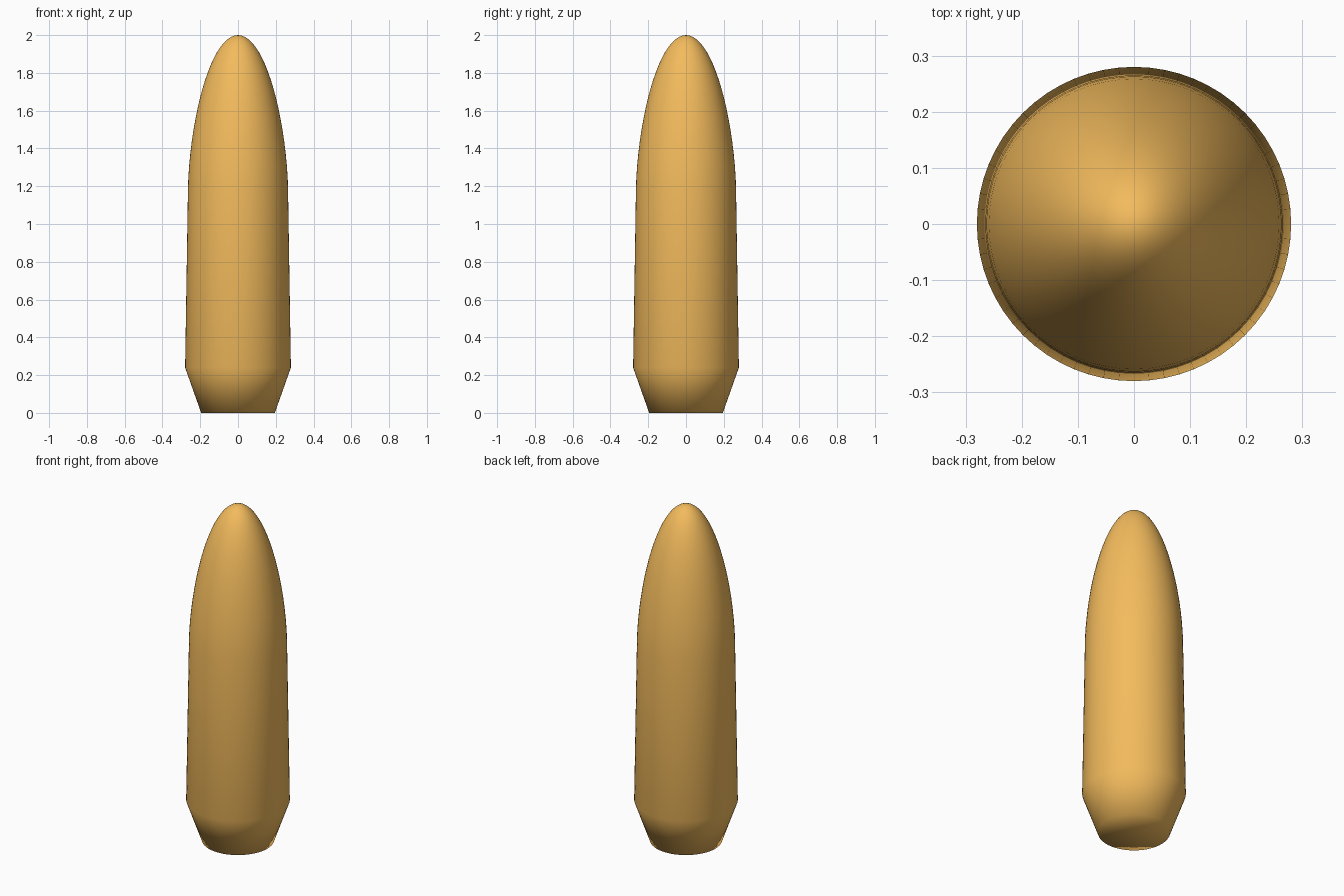
import bpy, bmesh, math

if "Cube" in bpy.data.objects:
    bpy.data.objects.remove(bpy.data.objects["Cube"])

SEGMENTS = 64
NOSE_STEPS = 20
NOSE_BASE, HEIGHT, NOSE_RADIUS = 1.18, 2.0, 0.265

# Half profile (radius, z): tapered tail, slightly conical body, rounded ogive nose
profile = [(0.0, 0.0), (0.195, 0.0), (0.28, 0.24), (NOSE_RADIUS, NOSE_BASE)]
for i in range(1, NOSE_STEPS + 1):
    t = math.sin(math.pi / 2 * i / NOSE_STEPS)
    r = NOSE_RADIUS * math.sqrt(max(0.0, 1 - t ** 1.65))
    profile.append((r, NOSE_BASE + t * (HEIGHT - NOSE_BASE)))

# Spin the profile into a closed solid
bm = bmesh.new()
verts = [bm.verts.new((r, 0, z)) for r, z in profile]
edges = [bm.edges.new(pair) for pair in zip(verts, verts[1:])]
bmesh.ops.spin(bm, geom=verts + edges, cent=(0, 0, 0), axis=(0, 0, 1),
               angle=2 * math.pi, steps=SEGMENTS, use_duplicate=False)
bmesh.ops.remove_doubles(bm, verts=bm.verts, dist=1e-5)
bmesh.ops.recalc_face_normals(bm, faces=bm.faces)
for face in bm.faces:
    face.smooth = True

mesh = bpy.data.meshes.new("bullet_body")
bm.to_mesh(mesh)
bm.free()
body = bpy.data.objects.new("bullet_body", mesh)
bpy.context.collection.objects.link(body)

# Brass colour
brass = bpy.data.materials.new("brass")
brass.diffuse_color = (0.9, 0.5, 0.11, 1)
brass.use_nodes = True
brass.node_tree.nodes["Principled BSDF"].inputs["Base Color"].default_value = brass.diffuse_color
mesh.materials.append(brass)
